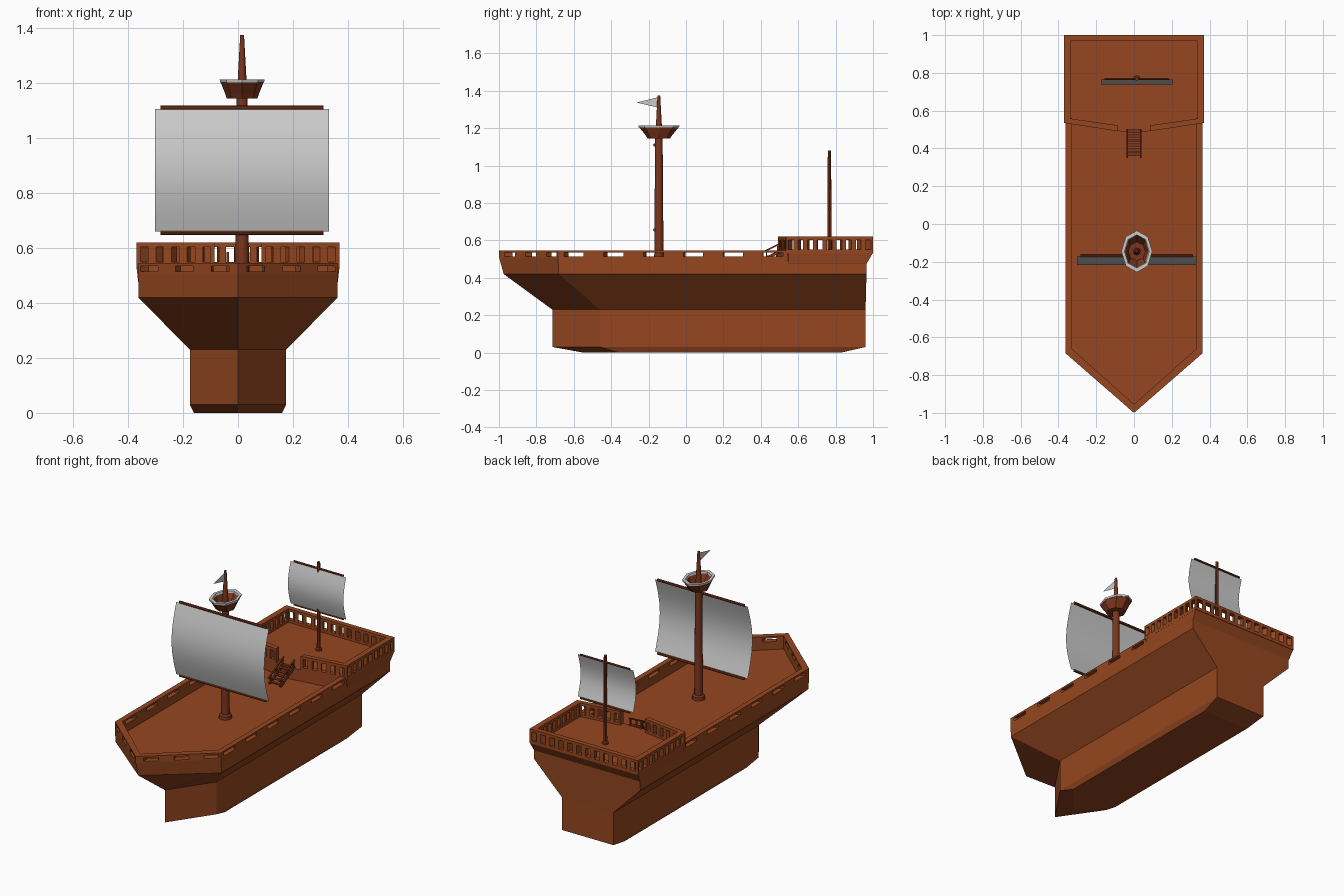
import bpy, bmesh, math
from mathutils import Vector

if "Cube" in bpy.data.objects:
    bpy.data.objects.remove(bpy.data.objects["Cube"])

def material(name, rgb):
    m = bpy.data.materials.new(name)
    m.diffuse_color = (*rgb, 1)
    m.use_nodes = True
    m.node_tree.nodes["Principled BSDF"].inputs["Base Color"].default_value = m.diffuse_color
    return m

WOOD = material("wood", (0.30, 0.062, 0.014))
DARK = material("dark_wood", (0.20, 0.036, 0.012))

def finish(bm, name, mat=None, normals=True):
    if normals:
        bmesh.ops.recalc_face_normals(bm, faces=bm.faces)
    me = bpy.data.meshes.new(name)
    bm.to_mesh(me)
    bm.free()
    ob = bpy.data.objects.new(name, me)
    bpy.context.collection.objects.link(ob)
    if mat:
        me.materials.append(mat)
    return ob

def add_loft(bm, rings, closed=False):
    """Skin a stack of equal-length rings; cap the ends unless closed."""
    vs = [[bm.verts.new(p) for p in r] for r in rings]
    n = len(vs[0])
    pairs = list(zip(vs, vs[1:])) + ([(vs[-1], vs[0])] if closed else [])
    for a, b in pairs:
        for i in range(n):
            j = (i + 1) % n
            bm.faces.new((a[i], a[j], b[j], b[i]))
    if not closed:
        bm.faces.new(vs[0][::-1])
        bm.faces.new(vs[-1])

def prism(bm, pts, z0, z1):
    add_loft(bm, [[(x, y, z) for x, y in pts] for z in (z0, z1)])

def circle(x, y, z, rx, ry, n):
    return [(x + rx * math.cos(2 * math.pi * i / n), y + ry * math.sin(2 * math.pi * i / n), z) for i in range(n)]

def smooth(ob, angle=40):
    bpy.ops.object.select_all(action='DESELECT')
    ob.select_set(True)
    bpy.context.view_layer.objects.active = ob
    bpy.ops.object.shade_smooth_by_angle(angle=math.radians(angle))

def turned(name, x, y, profile, n=12, mat=DARK):
    """Round part from (radius, z) pairs."""
    bm = bmesh.new()
    add_loft(bm, [circle(x, y, z, r, r, n) for r, z in profile])
    ob = finish(bm, name, mat)
    smooth(ob)
    return ob

def bar(bm, a, b, w, h):
    """Square bar between two points."""
    a, b = Vector(a), Vector(b)
    d = (b - a).normalized()
    s = d.cross(Vector((0, 0, 1)))
    s = s.normalized() if s.length > 1e-4 else Vector((1, 0, 0))
    u = s.cross(d)
    add_loft(bm, [[p + s * i * w / 2 + u * j * h / 2 for i, j in ((-1, -1), (1, -1), (1, 1), (-1, 1))] for p in (a, b)])

# Hull: half-width, bow tip y, shoulder y, stern y, height
def plan(w, tip, sh, st, z):
    return [(0, tip, z), (w, sh, z), (w, st, z), (-w, st, z), (-w, sh, z)]

bm = bmesh.new()
add_loft(bm, [plan(*l) for l in (
    (0.16, -0.55, -0.36, 0.83, 0.0), (0.175, -0.715, -0.46, 0.96, 0.03),
    (0.175, -0.715, -0.46, 0.96, 0.23), (0.363, -0.975, -0.68, 0.965, 0.42),
    (0.362, -1.0, -0.685, 0.967, 0.513), (0.33, -0.955, -0.66, 0.93, 0.513),
    (0.33, -0.955, -0.66, 0.93, 0.465))])
finish(bm, "hull", WOOD)

# Raised stern deck, flared outwards at the back
def stern_plan(w, st, z):
    return [(0, 0.48, z), (0.335, 0.53, z), (w, 0.548, z), (w, st, z), (-w, st, z), (-w, 0.548, z), (-0.335, 0.53, z)]

bm = bmesh.new()
add_loft(bm, [stern_plan(0.355, 0.96, 0.46), stern_plan(0.363, 0.966, 0.475), stern_plan(0.37, 1.0, 0.535)])
finish(bm, "stern_deck", WOOD)

# Pierced railings: each segment is a quad (outer a, outer b, inner b, inner a)
def railing(bm, quad, holes, z):
    oa, ob, ib, ia = [Vector(p) for p in quad]
    for s in (1, -1):
        def piece(t0, t1, z0, z1):
            pts = [oa.lerp(ob, t0), oa.lerp(ob, t1), ia.lerp(ib, t1), ia.lerp(ib, t0)]
            prism(bm, [(p.x * s, p.y) for p in pts], z0, z1)
        piece(0, 1, z[0], z[1])
        piece(0, 1, z[2], z[3])
        edges = [0] + [e for h in holes for e in h] + [1]
        for t0, t1 in zip(edges[::2], edges[1::2]):
            if t1 - t0 > 0.001:
                piece(t0, t1, z[1], z[2])

def even(n, open_ratio):
    return [((i + 0.5 - open_ratio / 2) / n, (i + 0.5 + open_ratio / 2) / n) for i in range(n)]

bm = bmesh.new()
MAIN = (0.505, 0.514, 0.535, 0.546)
railing(bm, [(0, -1.0), (0.362, -0.685), (0.33, -0.66), (0, -0.955)],
        [((c - 0.032) / 0.362, (c + 0.032) / 0.362) for c in (0.065, 0.195, 0.323)], MAIN)
railing(bm, [(0.362, -0.685), (0.362, 0.56), (0.33, 0.56), (0.33, -0.66)],
        [((c + 0.685 - 0.053) / 1.245, (c + 0.685 + 0.053) / 1.245)
         for c in [-0.60 + 0.213 * k for k in range(6)]], MAIN)
finish(bm, "main_railing", WOOD)

bm = bmesh.new()
STERN = (0.53, 0.55, 0.603, 0.62)
railing(bm, [(0.085, 0.491), (0.37, 0.535), (0.335, 0.558), (0.085, 0.522)], even(5, 0.5), STERN)
railing(bm, [(0.37, 0.535), (0.37, 1.0), (0.335, 0.97), (0.335, 0.558)], even(9, 0.55), STERN)
railing(bm, [(0.37, 1.0), (0, 1.0), (0, 0.97), (0.335, 0.97)], even(6, 0.55), STERN)
finish(bm, "stern_railing", WOOD)

# Stairs up to the stern deck
bm = bmesh.new()
for x in (-0.037, 0.037):
    bar(bm, (x, 0.36, 0.468), (x, 0.50, 0.54), 0.008, 0.016)
    bar(bm, (x, 0.35, 0.505), (x, 0.50, 0.582), 0.008, 0.008)
    for t in (0.08, 0.5, 0.92):
        y = 0.36 + 0.14 * t
        bar(bm, (x, y, 0.468 + 0.072 * t), (x, y, 0.512 + 0.072 * t), 0.007, 0.007)
for i in range(6):
    y, z = 0.37 + 0.024 * i, 0.478 + 0.0125 * i
    bar(bm, (-0.04, y, z), (0.04, y, z), 0.018, 0.005)
finish(bm, "stairs", DARK)

# Masts with foot collars
MX, MY, SY = 0.015, -0.145, 0.767
turned("main_mast", MX, MY, [(0.038, 0.46), (0.036, 0.485), (0.025, 0.492), (0.020, 1.15)])
turned("top_mast", MX, MY, [(0.020, 1.14), (0.007, 1.375)])
turned("stern_mast", MX, SY, [(0.02, 0.53), (0.018, 0.545), (0.011, 0.55), (0.009, 1.08)], 8)

# Lookout basket: octagonal cup with a grey rim
def basket_rings(levels):
    return [circle(MX, MY, z, rx, ry, 8) for rx, ry, z in levels]

bm = bmesh.new()
add_loft(bm, basket_rings([(0.056, 0.060, 1.145), (0.062, 0.072, 1.163), (0.078, 0.104, 1.203),
                           (0.062, 0.086, 1.203), (0.046, 0.050, 1.155)]))
finish(bm, "lookout_basket", DARK)
bm = bmesh.new()
add_loft(bm, basket_rings([(0.080, 0.108, 1.203), (0.082, 0.110, 1.214),
                           (0.066, 0.088, 1.214), (0.062, 0.086, 1.203)]), closed=True)
finish(bm, "basket_rim")

# Billowing sails with a yard at top and bottom
def sail(name, x0, x1, z0, z1, y, bulge, r):
    bm = bmesh.new()
    n = 12
    rows = []
    for i in range(n + 1):
        t = i / n
        yy = y - bulge * math.sin(math.pi * t)
        rows.append([bm.verts.new((x, yy, z0 + (z1 - z0) * t)) for x in (x0, x1)])
    for a, b in zip(rows, rows[1:]):
        bm.faces.new((a[0], a[1], b[1], b[0]))
    smooth(finish(bm, name, normals=False))
    for tag, z in (("lower", z0 - 0.004), ("upper", z1 + 0.004)):
        bm = bmesh.new()
        add_loft(bm, [[(x, y + 0.004 + r * math.cos(a), z + r * math.sin(a))
                       for a in [math.pi * k / 4 for k in range(8)]] for x in (x0 + 0.02, x1 - 0.02)])
        finish(bm, name + "_" + tag + "_yard", DARK)

sail("main_sail", -0.302, 0.332, 0.66, 1.106, -0.172, 0.046, 0.008)
sail("stern_sail", -0.175, 0.205, 0.775, 1.035, 0.764, 0.026, 0.006)

# Pennant flying forward
bm = bmesh.new()
bm.faces.new([bm.verts.new(p) for p in ((MX, -0.15, 1.365), (MX, -0.265, 1.337), (MX, -0.15, 1.31))])
finish(bm, "pennant", normals=False)
